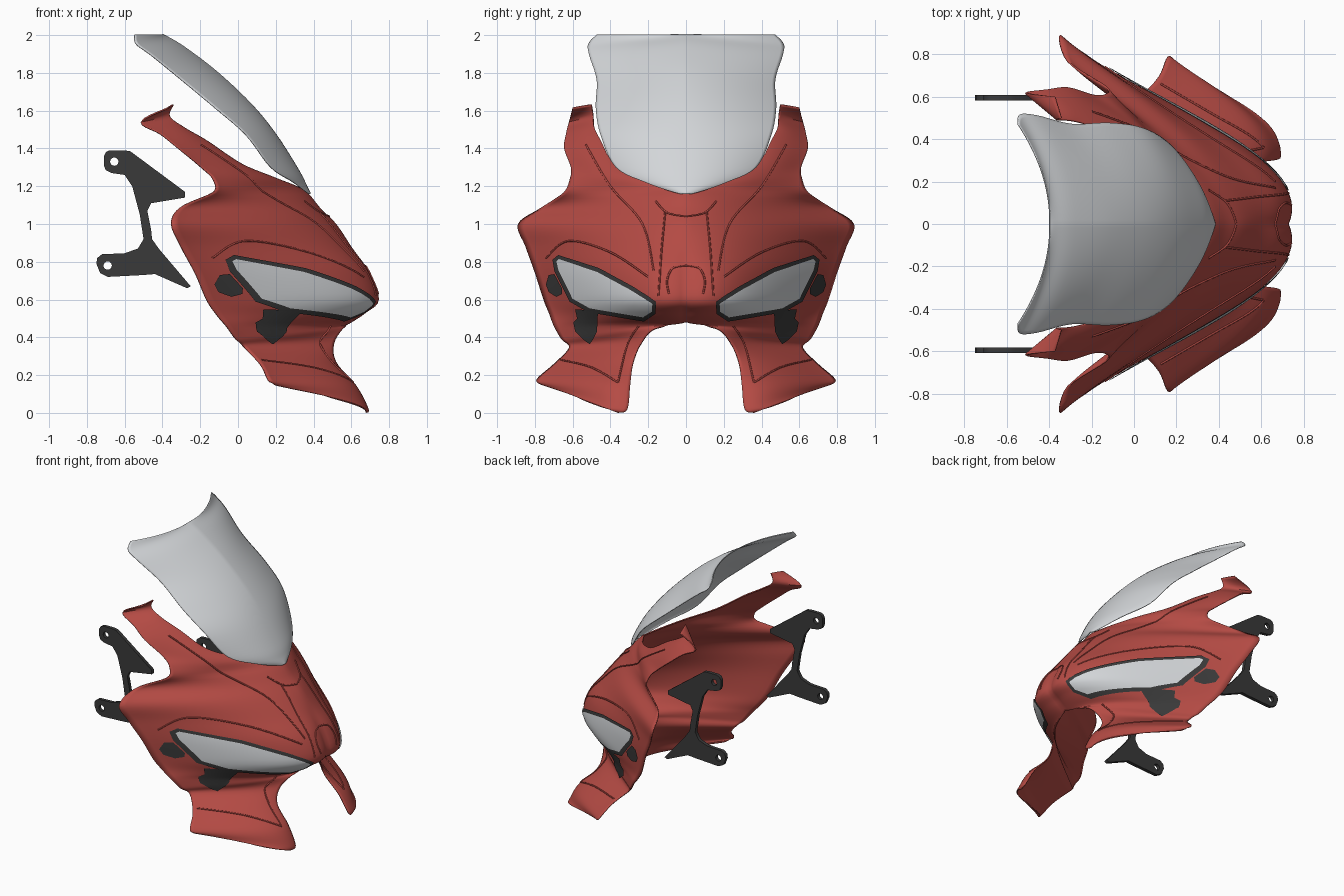
import bpy
import bmesh
import math
from mathutils import Vector
from mathutils.bvhtree import BVHTree

default_cube = bpy.data.objects.get("Cube")
if default_cube:
    bpy.data.objects.remove(default_cube, do_unlink=True)


def make_material(name, red, green, blue):
    material = bpy.data.materials.new(name)
    material.use_nodes = True
    colour = (red, green, blue, 1)
    material.diffuse_color = colour
    shader = next(n for n in material.node_tree.nodes if n.type == "BSDF_PRINCIPLED")
    shader.inputs["Base Color"].default_value = colour
    return material


red_paint = make_material("red paint", .46, .07, .058)
dark_plastic = make_material("dark plastic", .042, .042, .042)
pale_screen = make_material("pale screen", .65, .67, .69)


def link_object(name, data, *materials):
    obj = bpy.data.objects.new(name, data)
    bpy.context.scene.collection.objects.link(obj)
    for material in materials:
        data.materials.append(material)
    return obj


def select_only(obj):
    bpy.ops.object.select_all(action="DESELECT")
    obj.select_set(True)
    bpy.context.view_layer.objects.active = obj


def mirror_across_y(obj):
    mirror = obj.modifiers.new("Mirror", "MIRROR")
    mirror.use_axis = (False, True, False)
    mirror.merge_threshold = .002


def smooth(obj, degrees):
    select_only(obj)
    bpy.ops.object.shade_smooth_by_angle(angle=math.radians(degrees))


def spline_point(values, position):
    """Catmull-Rom point through a list of vectors."""
    index = min(int(position), len(values) - 2)
    t = position - index
    before, start, end, after = (
        values[max(0, min(len(values) - 1, index + step))] for step in (-1, 0, 1, 2))
    tangent_in, tangent_out = (end - before) / 2, (after - start) / 2
    return (start * (2 * t**3 - 3 * t**2 + 1) + tangent_in * (t**3 - 2 * t**2 + t)
            + end * (3 * t**2 - 2 * t**3) + tangent_out * (t**3 - t**2))


def loft(name, rows, material, thickness, skew, across=28, steps=5):
    """Half shell from rows of (inner point, outer point, forward bulge).

    A skew above one moves the fullest part of the bulge inwards."""
    inner = [Vector(row[0]) for row in rows]
    outer = [Vector(row[1]) for row in rows]
    bulges = [row[2] for row in rows]
    peak = 1 / (1 + skew)
    fullness = 1 / (peak * (1 - peak) ** skew)
    mesh_builder = bmesh.new()
    grid = []
    for i in range((len(rows) - 1) * steps + 1):
        position = i / steps
        start, end = spline_point(inner, position), spline_point(outer, position)
        bulge = spline_point(bulges, position) * fullness
        start.y = max(start.y, 0)
        line = []
        for j in range(across + 1):
            u = j / across
            point = start.lerp(end, u)
            point.x += bulge * u * (1 - u) ** skew
            line.append(mesh_builder.verts.new(point))
        grid.append(line)
    for upper, lower in zip(grid, grid[1:]):
        for j in range(across):
            mesh_builder.faces.new((upper[j], lower[j], lower[j + 1], upper[j + 1]))
    mesh_builder.normal_update()
    tree = BVHTree.FromBMesh(mesh_builder)
    mesh = bpy.data.meshes.new(name)
    mesh_builder.to_mesh(mesh)
    mesh_builder.free()
    obj = link_object(name, mesh, material)
    smooth(obj, 40)
    mirror_across_y(obj)
    solid = obj.modifiers.new("Thickness", "SOLIDIFY")
    solid.thickness = thickness
    solid.offset = -1
    return tree


# Fairing: arm, flared flank, nose and lower wing
fairing_rows = [
    ((-.34, .50, 1.63), (-.37, .60, 1.61), 0),
    ((-.36, .495, 1.57), (-.51, .62, 1.54), 0),
    ((-.28, .485, 1.51), (-.41, .635, 1.48), .02),
    ((-.16, .45, 1.44), (-.31, .645, 1.40), .02),
    ((.02, .38, 1.32), (-.19, .61, 1.30), .03),
    ((.20, .22, 1.245), (-.13, .615, 1.24), .04),
    ((.35, 0, 1.18), (-.13, .65, 1.165), .07),
    ((.44, 0, 1.08), (-.31, .77, 1.085), .13),
    ((.52, 0, 1), (-.35, .89, 1), .14),
    ((.60, 0, .88), (-.30, .85, .88), .18),
    ((.68, 0, .75), (-.225, .80, .74), .225),
    ((.73, 0, .60), (-.165, .755, .60), .23),
    ((.66, 0, .53), (-.115, .725, .525), .205),
    ((.60, 0, .48), (-.06, .70, .46), .14),
    ((.56, .16, .45), (-.01, .66, .39), .05),
    ((.51, .24, .37), (.04, .62, .345), .01),
    ((.52, .28, .27), (.12, .70, .26), .05),
    ((.62, .295, .15), (.16, .79, .18), .10),
    ((.69, .31, .02), (.19, .77, .15), .10),
    ((.68, .36, 0), (.20, .74, .145), .10),
]
fairing = loft("fairing", fairing_rows, red_paint, .008, skew=1.5)

# Windscreen
screen_rows = [
    ((.38, 0, 1.16), (.37, .03, 1.16), 0),
    ((.36, 0, 1.20), (.29, .21, 1.22), .015),
    ((.32, 0, 1.28), (.17, .37, 1.30), .035),
    ((.20, 0, 1.47), (.04, .45, 1.47), .04),
    ((.07, 0, 1.63), (-.12, .475, 1.61), .045),
    ((-.11, 0, 1.80), (-.30, .47, 1.76), .045),
    ((-.28, 0, 1.93), (-.46, .51, 1.89), .045),
    ((-.37, 0, 1.985), (-.54, .515, 1.95), .04),
    ((-.40, 0, 2), (-.55, .47, 2), .04),
]
loft("windscreen", screen_rows, pale_screen, .006, skew=1)


def on_fairing(y, z, lift):
    """Point lifted off the fairing skin, found from ahead."""
    hit, normal, _, _ = fairing.ray_cast(Vector((3, y, z)), Vector((-1, 0, 0)))
    if hit is None:
        hit, normal, _, _ = fairing.find_nearest(Vector((.3, y, z)))
    if normal.x < 0:
        normal = -normal
    return hit + normal * lift


def skin_plate(name, outline, materials, rim=0, cell=.03):
    """Thin plate that follows the fairing; an optional rim keeps the first colour."""
    mesh_builder = bmesh.new()
    face = mesh_builder.faces.new(
        [mesh_builder.verts.new((0, y, z)) for y, z in outline])
    face.normal_update()
    if rim:
        bmesh.ops.inset_individual(mesh_builder, faces=[face], thickness=rim)
        face.material_index = 1
    for axis in (Vector((0, 1, 0)), Vector((0, 0, 1))):
        for i in range(1, int(1 / cell)):
            geometry = mesh_builder.verts[:] + mesh_builder.edges[:] + mesh_builder.faces[:]
            bmesh.ops.bisect_plane(mesh_builder, geom=geometry, dist=.0001,
                                   plane_co=axis * i * cell, plane_no=axis)
    for vertex in mesh_builder.verts:
        vertex.co = on_fairing(vertex.co.y, vertex.co.z, .008)
    mesh_builder.normal_update()
    if sum(f.normal.x for f in mesh_builder.faces) < 0:
        bmesh.ops.reverse_faces(mesh_builder, faces=mesh_builder.faces[:])
    mesh = bpy.data.meshes.new(name)
    mesh_builder.to_mesh(mesh)
    mesh_builder.free()
    obj = link_object(name, mesh, *materials)
    smooth(obj, 40)
    mirror_across_y(obj)


# Headlights with dark surrounds, and the two vents beside them
skin_plate("headlight", [(.155, .59), (.16, .53), (.22, .49), (.51, .535), (.61, .59),
                         (.69, .75), (.70, .81), (.67, .835), (.455, .765), (.28, .67)],
           (dark_plastic, pale_screen), rim=.022)
skin_plate("lower_vent", [(.46, .545), (.465, .43), (.505, .36), (.58, .43), (.59, .48),
                          (.57, .50), (.58, .55)], (dark_plastic,))
skin_plate("side_vent", [(.69, .735), (.72, .73), (.735, .68), (.72, .64), (.68, .615),
                         (.65, .63), (.65, .66)], (dark_plastic,))


# Raised creases in the bodywork
def crease(name, path):
    points = [Vector((0, y, z)) for y, z in path]
    samples = 8 * (len(points) - 1)
    curve = bpy.data.curves.new(name, "CURVE")
    curve.dimensions = "3D"
    curve.bevel_depth = .005
    curve.bevel_resolution = 1
    spline = curve.splines.new("POLY")
    spline.points.add(samples)
    for i, target in enumerate(spline.points):
        place = spline_point(points, i / 8)
        target.co = (*on_fairing(max(place.y, 0), place.z, .001), 1)
    obj = link_object(name, curve, red_paint)
    select_only(obj)
    bpy.ops.object.convert(target="MESH")
    mirror_across_y(obj)


crease("centre_crease", [(.11, 1.06), (.13, .85), (.145, .62)])
crease("arm_crease", [(.53, 1.42), (.40, 1.2), (.23, 1), (.17, .75)])
crease("brow_crease", [(.20, .72), (.40, .85), (.62, .91), (.74, .82)])
crease("wing_crease", [(.66, .28), (.50, .24), (.36, .16)])
crease("leg_crease", [(.36, .16), (.31, .36), (.25, .46)])
crease("nose_badge_rim", [(0, .78), (.07, .765), (.10, .70), (.09, .63)])
crease("screen_arch", [(0, 1.04), (.10, 1.06), (.16, 1.12)])

# Side brackets: flat plates with a bolt hole in each lug
bracket_outline = [
    (-.71, 1.31), (-.70, 1.285), (-.67, 1.27), (-.60, 1.26), (-.56, 1.2), (-.52, 1.05),
    (-.50, .92), (-.53, .87), (-.60, .845), (-.72, .84), (-.745, .82), (-.75, .79),
    (-.73, .74), (-.69, .72), (-.50, .73), (-.44, .735), (-.27, .66), (-.25, .67),
    (-.42, .87), (-.455, .92), (-.46, .97), (-.48, 1.07), (-.46, 1.11), (-.28, 1.14),
    (-.28, 1.17), (-.57, 1.385), (-.60, 1.39), (-.68, 1.39), (-.70, 1.38), (-.71, 1.36)]


def ring(x, z, radius, sides=16):
    angles = [math.tau * i / sides for i in range(sides)]
    return [(x + radius * math.cos(a), z + radius * math.sin(a)) for a in angles]


for side, label in ((1, "left"), (-1, "right")):
    plate = bpy.data.curves.new(label + "_bracket", "CURVE")
    plate.dimensions = "2D"
    plate.fill_mode = "BOTH"
    plate.extrude = .0125
    for loop in (bracket_outline, ring(-.655, 1.33, .022), ring(-.69, .78, .022)):
        spline = plate.splines.new("POLY")
        spline.points.add(len(loop) - 1)
        spline.use_cyclic_u = True
        for target, (x, z) in zip(spline.points, loop):
            target.co = (x, z, 0, 1)
    bracket = link_object(label + "_bracket", plate, dark_plastic)
    bracket.location.y = side * .595
    bracket.rotation_euler.x = math.pi / 2
    select_only(bracket)
    bpy.ops.object.convert(target="MESH")
